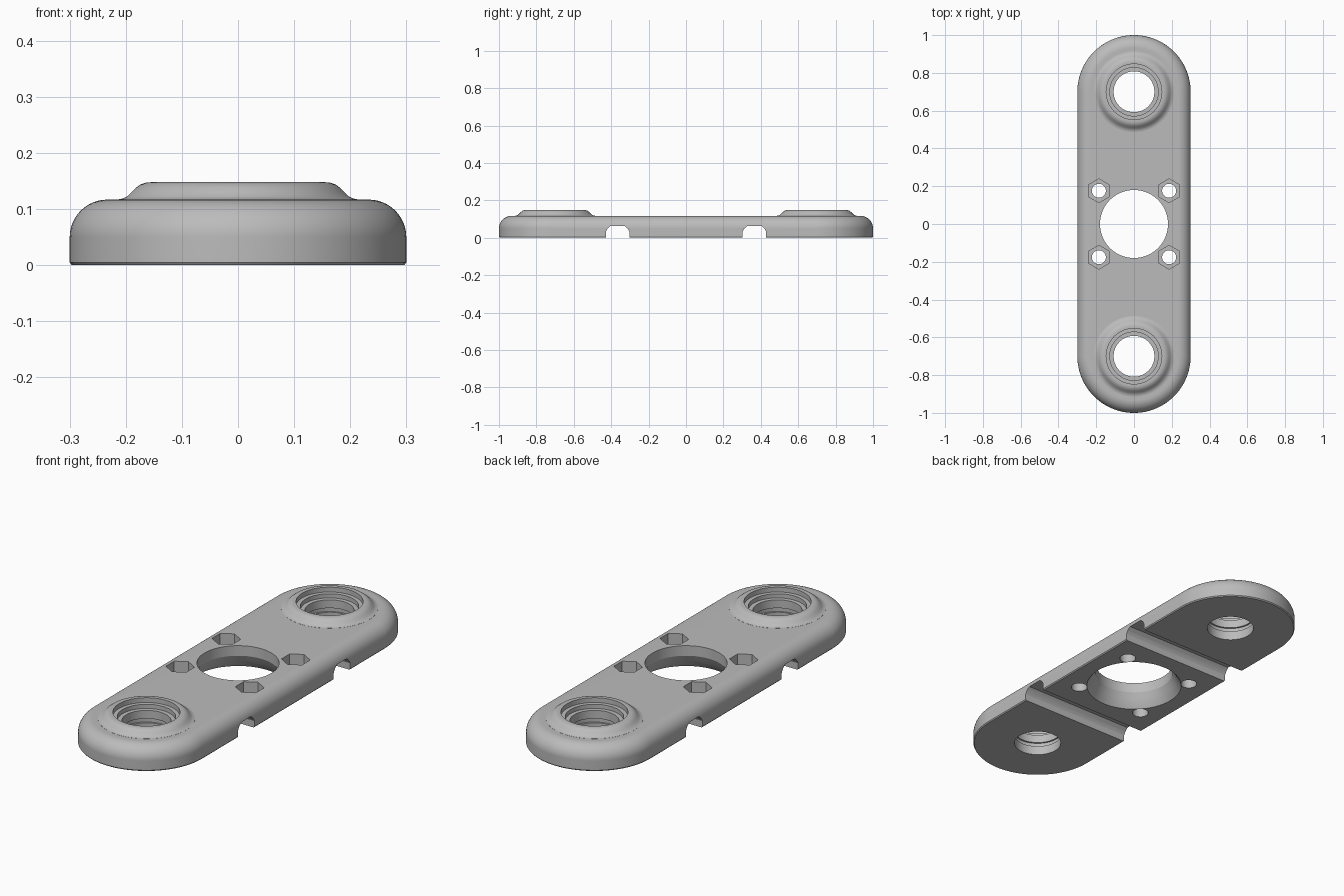
import bpy, bmesh
from math import pi, sin, cos, radians

cube = bpy.data.objects.get("Cube")
if cube:
    bpy.data.objects.remove(cube, do_unlink=True)

grey = bpy.data.materials.new("plain grey")
grey.use_nodes = True
grey.diffuse_color = (0.5, 0.5, 0.5, 1)
grey.node_tree.nodes["Principled BSDF"].inputs["Base Color"].default_value = (0.5, 0.5, 0.5, 1)


def loft(name, rings):
    """Closed solid through a stack of equal-length point rings."""
    bm = bmesh.new()
    loops = [[bm.verts.new(p) for p in ring] for ring in rings]
    n = len(loops[0])
    for a, b in zip(loops, loops[1:]):
        for i in range(n):
            j = (i + 1) % n
            bm.faces.new((a[i], a[j], b[j], b[i]))
    bm.faces.new(loops[0][::-1])
    bm.faces.new(loops[-1])
    bmesh.ops.recalc_face_normals(bm, faces=bm.faces)
    mesh = bpy.data.meshes.new(name)
    bm.to_mesh(mesh)
    bm.free()
    mesh.materials.append(grey)
    obj = bpy.data.objects.new(name, mesh)
    bpy.context.collection.objects.link(obj)
    return obj


def lathe(name, profile, x=0, y=0, sides=96):
    """Turned solid from (radius, height) pairs; first corner points to +y."""
    angles = [pi / 2 + 2 * pi * i / sides for i in range(sides)]
    return loft(name, [[(x + r * cos(a), y + r * sin(a), z) for a in angles]
                       for r, z in profile])


def stadium(r, z, half=0.7, steps=48):
    """Slot-shaped ring with round ends at y = +half and -half."""
    ring = []
    for side in (0, 1):
        for i in range(steps + 1):
            a = pi * (side + i / steps)
            ring.append((r * cos(a), (half if side == 0 else -half) + r * sin(a), z))
    return ring


def combine(target, tool, operation):
    tool.hide_render = True
    mod = target.modifiers.new(tool.name, "BOOLEAN")
    mod.operation = operation
    mod.solver = "EXACT"
    mod.object = tool
    bpy.context.view_layer.objects.active = target
    bpy.ops.object.modifier_apply(modifier=mod.name)
    bpy.data.objects.remove(tool, do_unlink=True)


# Round-ended plate with a rolled top edge and a tiny bottom chamfer
TOP, FILLET = 0.117, 0.067
profile = [(0.296, 0), (0.3, 0.005)]
for i in range(13):
    a = pi / 2 * i / 12
    profile.append((0.3 - FILLET + FILLET * cos(a), TOP - FILLET + FILLET * sin(a)))
plate = loft("mounting_plate", [stadium(r, z) for r, z in profile])

# Raised bosses with a curved shoulder, bored in steps
boss = [(0.213, 0.08), (0.213, 0.1175), (0.205, 0.119), (0.197, 0.123),
        (0.189, 0.131), (0.182, 0.138), (0.174, 0.144), (0.165, 0.147), (0.155, 0.148)]
bore = [(0.108, -0.1), (0.108, 0.045), (0.116, 0.045), (0.116, 0.065), (0.108, 0.065),
        (0.108, 0.105), (0.128, 0.105), (0.128, 0.125), (0.147, 0.125), (0.147, 0.3)]
for s in (-1, 1):
    combine(plate, lathe("boss", boss, y=0.7 * s), "UNION")
for s in (-1, 1):
    combine(plate, lathe("stepped_bore", bore, y=0.7 * s), "DIFFERENCE")

# Central hole, flared towards the underside
flare = [(0.24, -0.02), (0.22, 0), (0.205, 0.02), (0.193, 0.042), (0.18, 0.068), (0.18, 0.3)]
combine(plate, lathe("centre_hole", flare), "DIFFERENCE")

# Hexagonal nut pockets over screw holes
for sx in (-1, 1):
    for sy in (-1, 1):
        x, y = 0.186 * sx, 0.176 * sy
        combine(plate, lathe("nut_pocket", [(0.063, 0.045), (0.063, 0.3)], x, y, 6), "DIFFERENCE")
        combine(plate, lathe("screw_hole", [(0.037, -0.1), (0.037, 0.2)], x, y, 40), "DIFFERENCE")

# Cross grooves on the underside
section = [(-0.063, -0.1), (0.063, -0.1), (0.063, 0.032), (0.055, 0.048),
           (0.038, 0.063), (-0.038, 0.063), (-0.055, 0.048), (-0.063, 0.032)]
for s in (-1, 1):
    groove = loft("cross_groove", [[(x, 0.366 * s + y, z) for y, z in section]
                                   for x in (-0.5, 0.5)])
    combine(plate, groove, "DIFFERENCE")

# Smooth curves, crisp edges
bpy.ops.object.select_all(action="DESELECT")
plate.select_set(True)
bpy.context.view_layer.objects.active = plate
bpy.ops.object.shade_smooth_by_angle(angle=radians(25))
weighted = plate.modifiers.new("even_shading", "WEIGHTED_NORMAL")
weighted.keep_sharp = True
